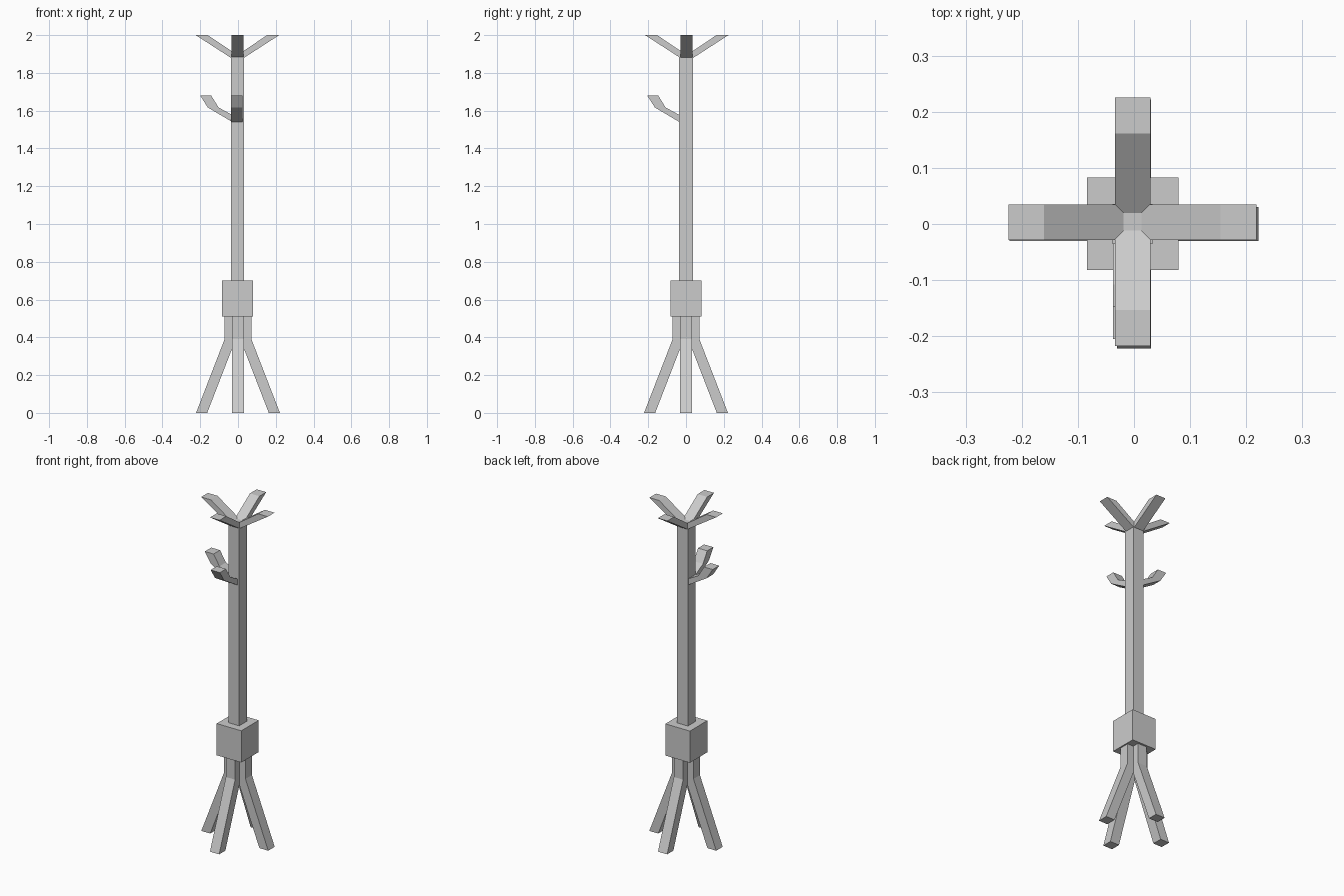
import bpy, bmesh
from mathutils import Matrix
from math import pi

if "Cube" in bpy.data.objects:
    bpy.data.objects.remove(bpy.data.objects["Cube"])


def finish(name, bm):
    bmesh.ops.recalc_face_normals(bm, faces=bm.faces)
    mesh = bpy.data.meshes.new(name)
    bm.to_mesh(mesh)
    bm.free()
    ob = bpy.data.objects.new(name, mesh)
    bpy.context.collection.objects.link(ob)
    return ob


def box(name, x0, x1, y0, y1, z0, z1):
    bm = bmesh.new()
    m = Matrix.Translation(((x0 + x1) / 2, (y0 + y1) / 2, (z0 + z1) / 2))
    m = m @ Matrix.Diagonal((x1 - x0, y1 - y0, z1 - z0, 1))
    bmesh.ops.create_cube(bm, size=1, matrix=m)
    return finish(name, bm)


def prism(name, profile, width, turn=0, offset=(0, 0, 0)):
    """Extrude an (outward, height) profile sideways, then turn it about z."""
    bm = bmesh.new()
    face = bm.faces.new([bm.verts.new((r, -width / 2, z)) for r, z in profile])
    new = bmesh.ops.extrude_face_region(bm, geom=[face])["geom"]
    verts = [v for v in new if isinstance(v, bmesh.types.BMVert)]
    bmesh.ops.translate(bm, verts=verts, vec=(0, width, 0))
    m = Matrix.Translation(offset) @ Matrix.Rotation(turn * pi / 2, 4, 'Z')
    bmesh.ops.transform(bm, matrix=m, verts=bm.verts)
    return finish(name, bm)


# Post and the block that joins it to the legs
box("post", -0.038, 0.033, -0.036, 0.036, 0.68, 1.883)
box("joint_block", -0.084, 0.079, -0.082, 0.083, 0.51, 0.70)

# Four splayed legs
leg = [(0.071, 0.52), (0.071, 0.39), (0.222, 0), (0.163, 0),
       (0.012, 0.39), (0.012, 0.52)]
for i, side in enumerate(("right", "back", "left", "front")):
    prism(side + "_leg", leg, 0.061, i)

# Crossed V-shaped top branches
half = [(0.016, 1.905), (0.157, 2.0), (0.221, 2.0), (0.035, 1.88)]
vee = half + [(-r, z) for r, z in reversed(half)]
prism("top_branches_side", vee, 0.063, 0, (-0.003, 0.003, 0))
prism("top_branches_front_back", vee, 0.063, 1, (-0.002, 0.004, 0))

# Two bent coat hooks on the left and the front
hook = [(0.03, 1.54), (0.16, 1.617), (0.2, 1.68), (0.142, 1.68),
        (0.103, 1.617), (0.03, 1.577)]
prism("left_hook", hook, 0.061, 2, (0, 0.002, 0))
prism("front_hook", hook, 0.061, 3, (-0.007, -0.005, 0))
